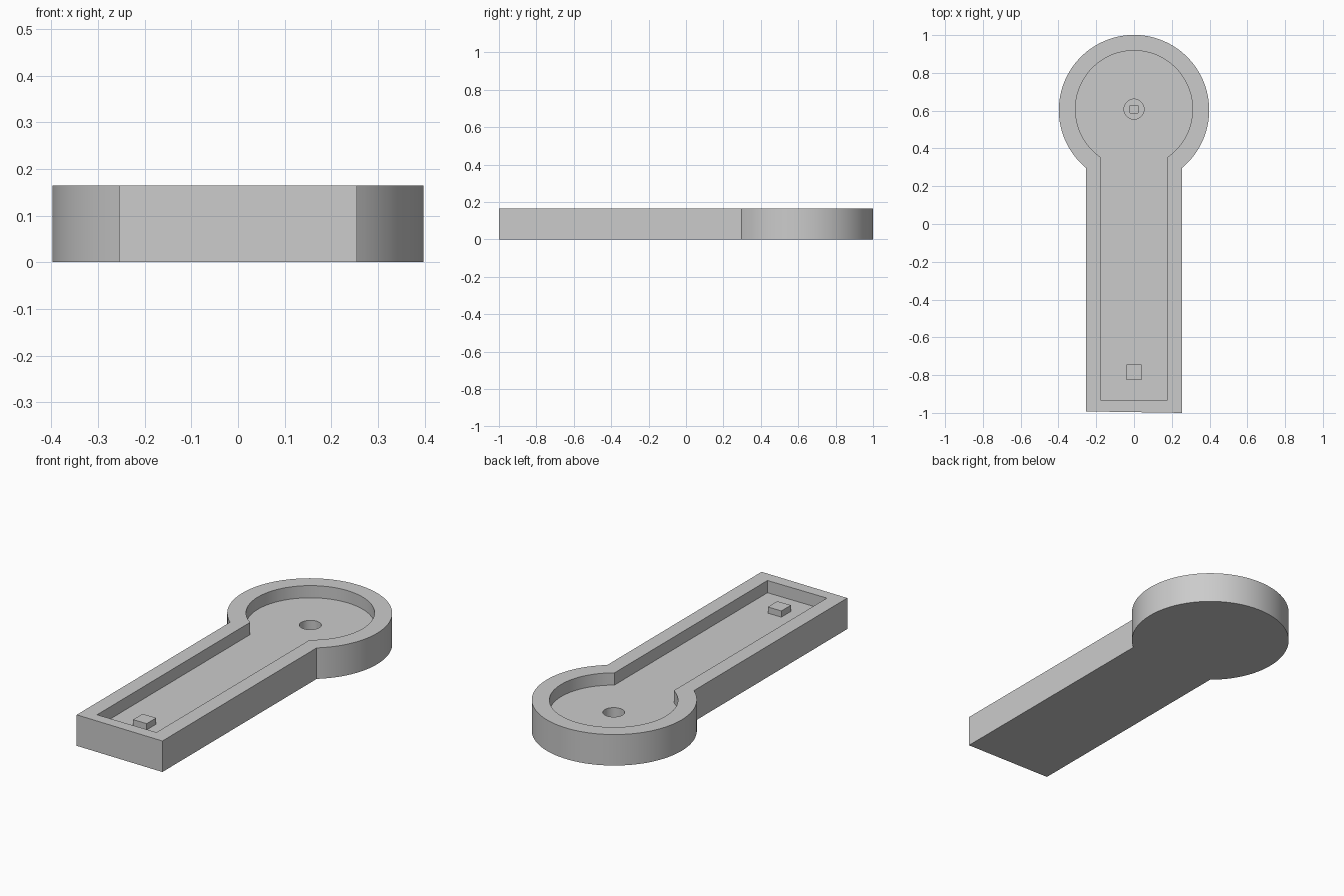
import bpy, bmesh, math

if "Cube" in bpy.data.objects:
    bpy.data.objects.remove(bpy.data.objects["Cube"])

CY = 0.603          # centre of the round head
HEIGHT = 0.165
FLOOR = 0.10


def prism(name, pts, z0, z1):
    """Extrude a closed outline from z0 to z1."""
    bm = bmesh.new()
    face = bm.faces.new([bm.verts.new((x, y, z0)) for x, y in pts])
    ext = bmesh.ops.extrude_face_region(bm, geom=[face])
    for v in ext["geom"]:
        if isinstance(v, bmesh.types.BMVert):
            v.co.z = z1
    bmesh.ops.recalc_face_normals(bm, faces=bm.faces[:])
    me = bpy.data.meshes.new(name)
    bm.to_mesh(me)
    bm.free()
    ob = bpy.data.objects.new(name, me)
    bpy.context.collection.objects.link(ob)
    return ob


def keyhole(r, half_w, y_left, y_right, cy, n=96):
    """Round head joined to a straight stem."""
    a = math.asin(half_w / r)
    start, sweep = -math.pi / 2 + a, 2 * math.pi - 2 * a
    arc = [(r * math.cos(start + sweep * i / n),
            cy + r * math.sin(start + sweep * i / n)) for i in range(n + 1)]
    return arc + [(-half_w, y_left), (half_w, y_right)]


def square(h, cy):
    return [(-h, cy - h), (h, cy - h), (h, cy + h), (-h, cy + h)]


def cut(target, cutter):
    cutter.hide_render = True
    mod = target.modifiers.new("cut", 'BOOLEAN')
    mod.operation, mod.solver, mod.object = 'DIFFERENCE', 'EXACT', cutter
    bpy.context.view_layer.objects.active = target
    bpy.ops.object.modifier_apply(modifier=mod.name)
    bpy.data.objects.remove(cutter)


# Tray body with shallow recess
tray = prism("tray_body", keyhole(0.398, 0.255, -0.992, -1.0, CY), 0, HEIGHT)
cut(tray, prism("recess_cutter", keyhole(0.31, 0.175, -0.935, -0.935, 0.608), FLOOR, 0.3))

# Blind round hole and its small square socket
circle = [(0.053 * math.cos(2 * math.pi * i / 48),
           0.608 + 0.053 * math.sin(2 * math.pi * i / 48)) for i in range(48)]
cut(tray, prism("hole_cutter", circle, 0.04, 0.2))
cut(tray, prism("socket_cutter", square(0.02, 0.608), 0.02, 0.2))

# Small block on the floor at the stem end
prism("stop_block", square(0.04, -0.785), FLOOR - 0.005, FLOOR + 0.033)

bpy.ops.object.select_all(action='DESELECT')
tray.select_set(True)
bpy.context.view_layer.objects.active = tray
bpy.ops.object.shade_smooth_by_angle(angle=math.radians(30))
